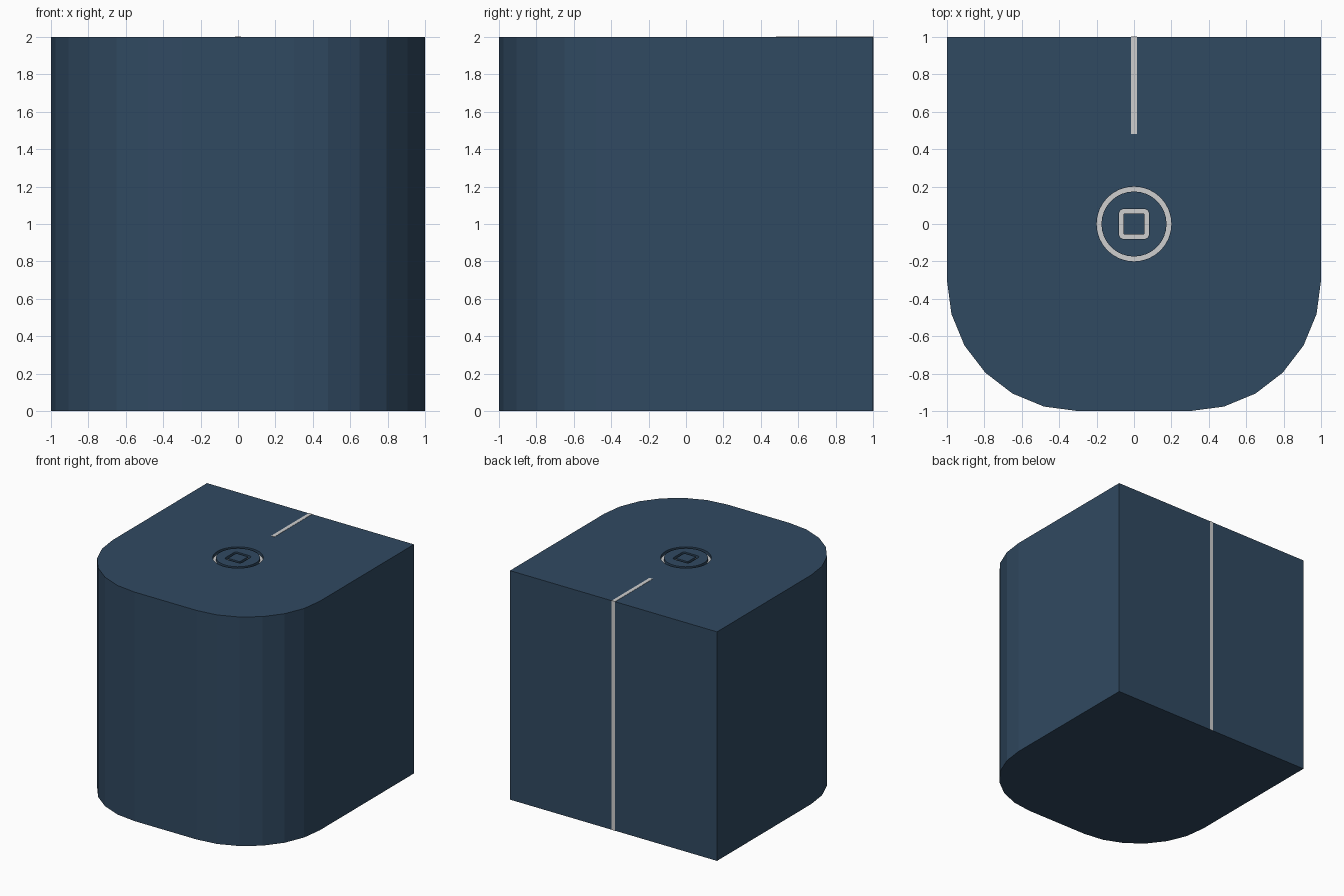
import bpy, bmesh, math

if "Cube" in bpy.data.objects:
    bpy.data.objects.remove(bpy.data.objects["Cube"])


def material(name, rgb):
    m = bpy.data.materials.new(name)
    m.diffuse_color = (*rgb, 1)
    m.use_nodes = True
    m.node_tree.nodes["Principled BSDF"].inputs["Base Color"].default_value = m.diffuse_color
    return m


navy = material("navy blue", (0.030, 0.067, 0.120))
grey = material("light grey", (0.62, 0.62, 0.62))


def arc(cx, cy, r, start, segs):
    """Quarter-circle points, counter-clockwise from start degrees."""
    return [(cx + r * math.cos(math.radians(start + 90 * i / segs)),
             cy + r * math.sin(math.radians(start + 90 * i / segs)))
            for i in range(segs + 1)]


def rounded_square(half, r, segs):
    c = half - r
    pts = []
    for k, (sx, sy) in enumerate([(1, 1), (-1, 1), (-1, -1), (1, -1)]):
        pts += arc(sx * c, sy * c, r, 90 * k, segs)
    return pts


def make_object(name, bm, mat):
    bmesh.ops.remove_doubles(bm, verts=bm.verts, dist=1e-5)
    bmesh.ops.recalc_face_normals(bm, faces=bm.faces)
    me = bpy.data.meshes.new(name)
    bm.to_mesh(me)
    bm.free()
    me.materials.append(mat)
    ob = bpy.data.objects.new(name, me)
    bpy.context.collection.objects.link(ob)
    return ob


def ring_cutter(name, outer, inner, z0, z1):
    """Closed band between two matching outlines."""
    bm = bmesh.new()
    loops = [[bm.verts.new((x, y, z)) for x, y in pts]
             for pts, z in ((outer, z0), (outer, z1), (inner, z1), (inner, z0))]
    n = len(outer)
    for a in range(4):
        p, q = loops[a], loops[(a + 1) % 4]
        for i in range(n):
            j = (i + 1) % n
            if (p[i].co - p[j].co).length > 1e-5:
                bm.faces.new((p[i], p[j], q[j], q[i]))
    ob = make_object(name, bm, navy)
    ob.hide_render = True
    ob.hide_set(True)
    return ob


# body: square back, large rounded front corners
bm = bmesh.new()
outline = [(1, 1), (-1, 1)] + arc(-0.3, -0.3, 0.7, 180, 6) + arc(0.3, -0.3, 0.7, 270, 6)
base = bm.faces.new([bm.verts.new((x, y, 0)) for x, y in outline])
ext = bmesh.ops.extrude_face_region(bm, geom=[base], use_keep_orig=True)
bmesh.ops.translate(bm, vec=(0, 0, 2),
                    verts=[v for v in ext["geom"] if isinstance(v, bmesh.types.BMVert)])
body = make_object("body", bm, navy)
body.data.materials.append(grey)

# round and square grooves cut in the top
floor = 1.974
cutters = [
    ring_cutter("round_groove_cutter", rounded_square(0.2, 0.2, 8),
                rounded_square(0.174, 0.174, 8), floor, 2.1),
    ring_cutter("square_groove_cutter", rounded_square(0.08, 0.024, 4),
                rounded_square(0.057, 0.008, 4), floor, 2.1),
]
for c in cutters:
    mod = body.modifiers.new(c.name, 'BOOLEAN')
    mod.operation, mod.solver, mod.object = 'DIFFERENCE', 'EXACT', c
bpy.context.view_layer.update()
cut = bpy.data.meshes.new_from_object(body.evaluated_get(bpy.context.evaluated_depsgraph_get()))
body.modifiers.clear()
body.data = cut
for c in cutters:
    bpy.data.objects.remove(c)

# groove floors are light grey
for p in cut.polygons:
    p.material_index = int(abs(p.center.z - floor) < 0.002 and p.normal.z > 0.9)


# thin stripe over the top and down the back
def plate(name, x, y, z):
    bm = bmesh.new()
    bmesh.ops.create_cube(bm, size=1)
    for v in bm.verts:
        v.co = [r[0] if c < 0 else r[1] for c, r in zip(v.co, (x, y, z))]
    return make_object(name, bm, grey)


plate("top_stripe", (-0.016, 0.016), (0.48, 1.002), (1.999, 2.002))
plate("back_stripe", (-0.016, 0.016), (0.999, 1.002), (0, 2.0))
